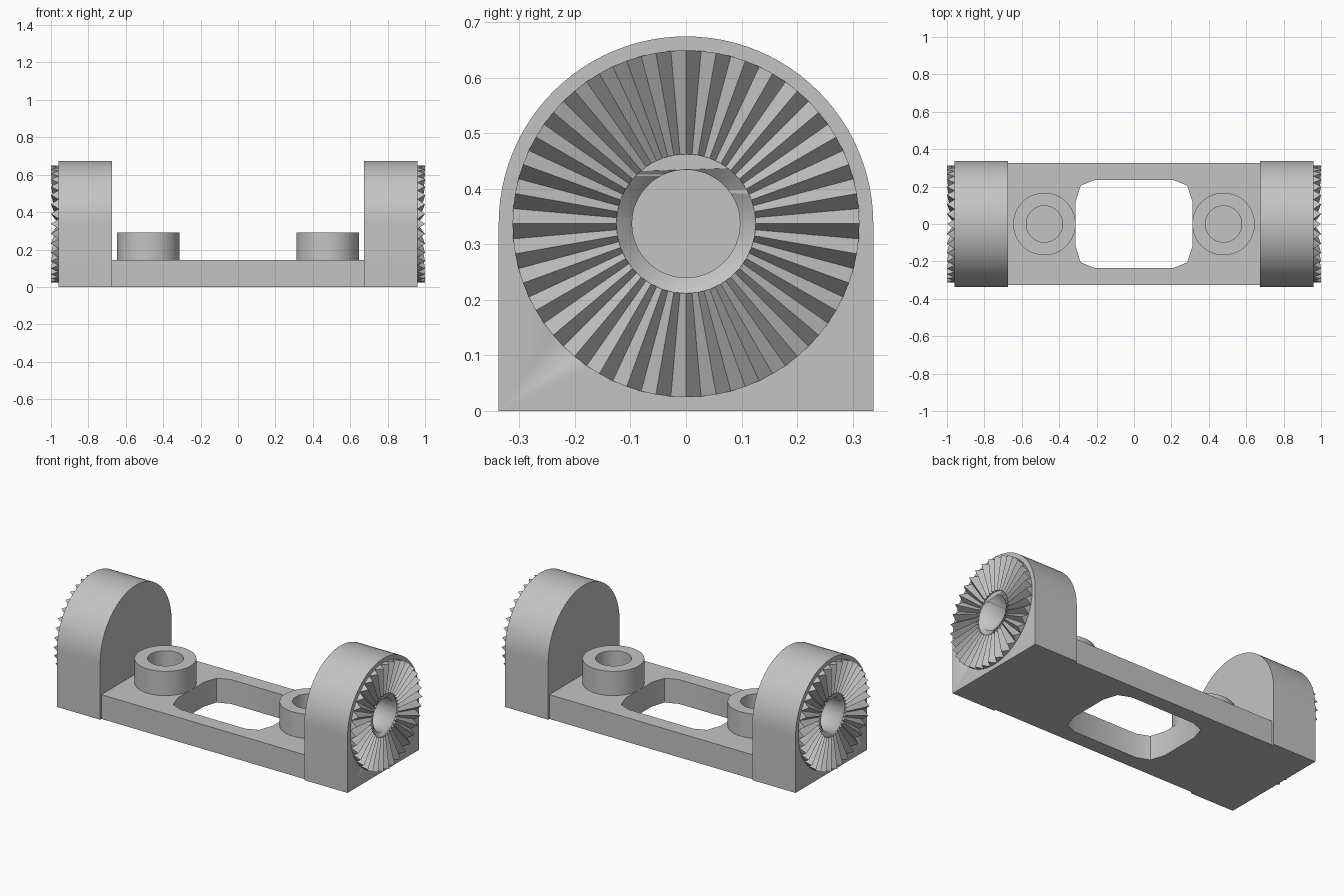
import bpy, bmesh
from math import sin, cos, pi, radians
from mathutils import Vector

cube = bpy.data.objects.get("Cube")
if cube:
    bpy.data.objects.remove(cube, do_unlink=True)

GREY = (0.55, 0.55, 0.55, 1)
grey = bpy.data.materials.new("plain grey")
grey.use_nodes = True
grey.diffuse_color = GREY
grey.node_tree.nodes["Principled BSDF"].inputs["Base Color"].default_value = GREY

HALF = 0.337                  # half width of an upright, also its arch radius
INNER, OUTER = 0.675, 0.96    # inner and outer face of an upright
PLATE_TOP = 0.145
BORE = 0.097


def finish(name, bm, smooth=True):
    bmesh.ops.recalc_face_normals(bm, faces=bm.faces[:])
    mesh = bpy.data.meshes.new(name)
    bm.to_mesh(mesh)
    bm.free()
    mesh.materials.append(grey)
    obj = bpy.data.objects.new(name, mesh)
    bpy.context.collection.objects.link(obj)
    if smooth:
        select(obj)
        bpy.ops.object.shade_smooth_by_angle(angle=radians(25))
    return obj


def select(obj):
    bpy.ops.object.select_all(action='DESELECT')
    obj.select_set(True)
    bpy.context.view_layer.objects.active = obj


def circle(r, cx=0, cy=0, n=64):
    return [(cx + r * cos(2 * pi * i / n), cy + r * sin(2 * pi * i / n)) for i in range(n)]


def prism(name, loops, axis, start, end):
    """Extrude an outline, with optional hole loops, along X or Z."""
    bm = bmesh.new()
    edges = []
    for loop in loops:
        vs = [bm.verts.new((u, v, start) if axis == "Z" else (start, u, v)) for u, v in loop]
        edges += [bm.edges.new((a, b)) for a, b in zip(vs, vs[1:] + vs[:1])]
    bmesh.ops.triangle_fill(bm, use_beauty=True, use_dissolve=False, edges=edges)
    made = bmesh.ops.extrude_face_region(bm, geom=bm.faces[:])["geom"]
    shift = Vector((0, 0, end - start) if axis == "Z" else (end - start, 0, 0))
    bmesh.ops.translate(bm, vec=shift, verts=[g for g in made if isinstance(g, bmesh.types.BMVert)])
    return finish(name, bm)


def cut(obj, cutter):
    mod = obj.modifiers.new("cut", 'BOOLEAN')
    mod.operation, mod.solver, mod.object = 'DIFFERENCE', 'EXACT', cutter
    select(obj)
    bpy.ops.object.modifier_apply(modifier=mod.name)
    bpy.data.objects.remove(cutter, do_unlink=True)


def serration(name, side, teeth=36, r_in=0.125, r_out=0.312, height=0.04):
    """Ring of radial teeth whose height grows with the radius."""
    bm = bmesh.new()
    n = teeth * 2
    rows = []
    for i in range(n):
        a = 2 * pi * i / n
        row = []
        for r, top in ((r_in, False), (r_in, True), (r_out, True), (r_out, False)):
            peak = height * r / r_out if i % 2 == 0 else 0
            x = OUTER + peak if top else OUTER - 0.01
            row.append(bm.verts.new((side * x, r * cos(a), HALF + r * sin(a))))
        rows.append(row)
    for i in range(n):
        p, q = rows[i], rows[(i + 1) % n]
        for k in range(4):
            m = (k + 1) % 4
            bm.faces.new((p[k], p[m], q[m], q[k]))
    return finish(name, bm, smooth=False)


# Base plate with a central window that has clipped corners
corner = [(0.312, 0.12), (0.285, 0.205), (0.212, 0.235)]
window = (corner + [(-x, y) for x, y in reversed(corner)]
          + [(-x, -y) for x, y in corner] + [(x, -y) for x, y in reversed(corner)])
plate = [(x, y) for x, y in ((-0.68, -0.325), (0.68, -0.325), (0.68, 0.325), (-0.68, 0.325))]
prism("base_plate", [plate, window], "Z", 0, PLATE_TOP)

# Arched side profile of the uprights
arch = [(HALF * cos(pi * i / 48), HALF + HALF * sin(pi * i / 48)) for i in range(49)]
arch = [(-HALF, 0), (HALF, 0)] + arch

for label, side in (("left", 1), ("right", -1)):
    # Upright with a blind bore in its outer face
    upright = prism(label + "_upright", [arch], "X", side * INNER, side * OUTER)
    cut(upright, prism("bore_cutter", [circle(BORE, 0, HALF)], "X", side * 0.74, side * 1.1))
    # Locking teeth around the bore
    serration(label + "_toothed_ring", side)
    # Hollow boss on the plate
    cx = side * 0.479
    prism(label + "_boss", [circle(0.167, cx), circle(BORE, cx)], "Z", PLATE_TOP - 0.005, 0.29)
